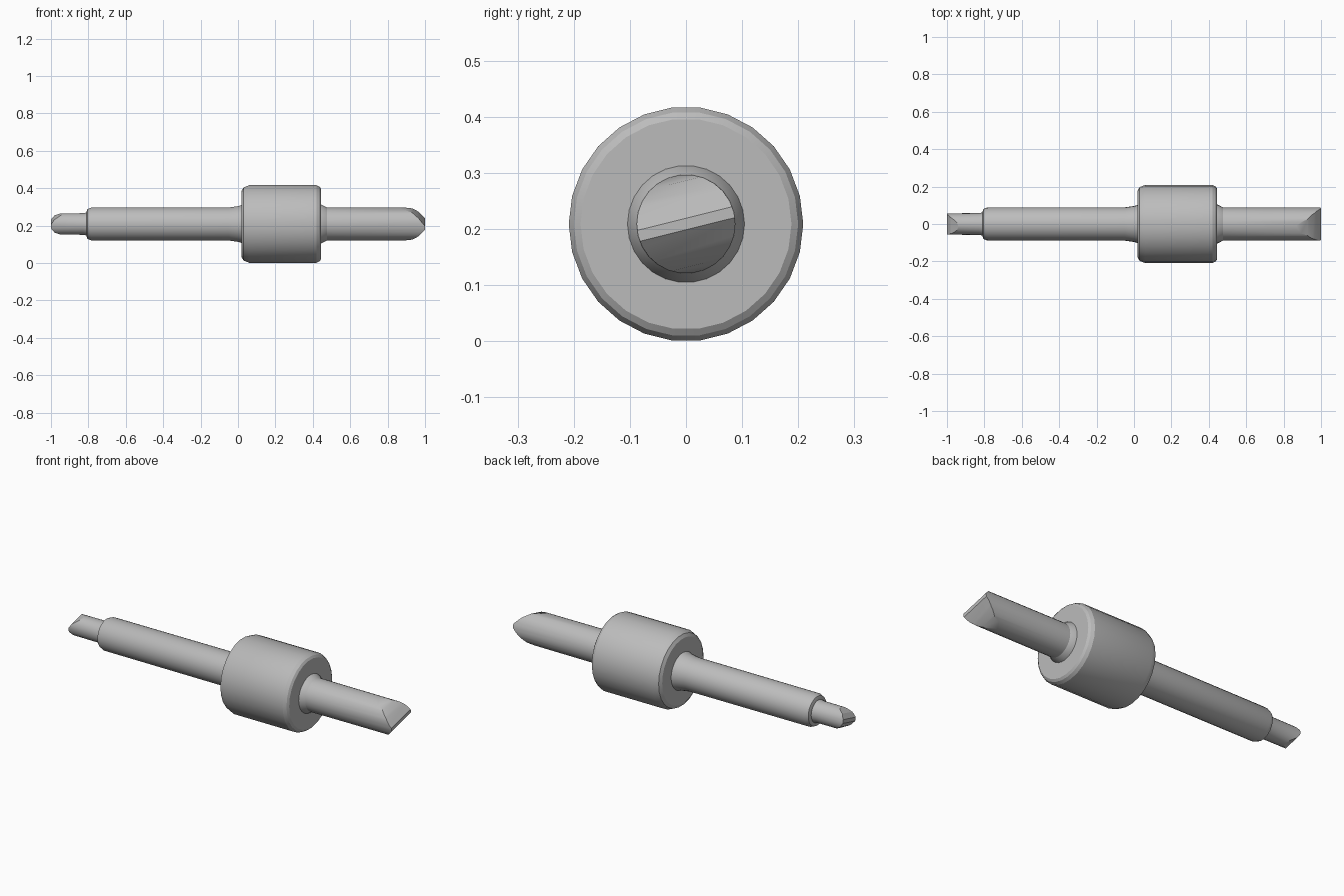
import bpy, bmesh, math
from mathutils import Vector

if "Cube" in bpy.data.objects:
    bpy.data.objects.remove(bpy.data.objects["Cube"])

AXIS_Z = 0.209             # height of the shaft axis
SIDES = 26
TILT = math.radians(14)    # roll of the chisel edges about the shaft

steel = bpy.data.materials.new("grey steel")
steel.diffuse_color = (0.5, 0.5, 0.5, 1)
steel.use_nodes = True
steel.node_tree.nodes["Principled BSDF"].inputs["Base Color"].default_value = steel.diffuse_color


def lathe(profile):
    """Closed solid of revolution about x from (x, radius) points."""
    bm = bmesh.new()
    rings = []
    for x, r in profile:
        rings.append([bm.verts.new((x, r * math.cos(2 * math.pi * i / SIDES),
                                    r * math.sin(2 * math.pi * i / SIDES)))
                      for i in range(SIDES)])
    for a, b in zip(rings, rings[1:]):
        for i in range(SIDES):
            j = (i + 1) % SIDES
            bm.faces.new((a[i], a[j], b[j], b[i]))
    bm.faces.new(rings[0])
    bm.faces.new(rings[-1])
    bmesh.ops.recalc_face_normals(bm, faces=bm.faces)
    return bm


def chisel(bm, sign, points):
    """Cut a rounded wedge tip; points are (|x|, half thickness)."""
    up = Vector((0, -math.sin(TILT), math.cos(TILT)))
    for (x0, d0), (x1, d1) in zip(points, points[1:]):
        for side in (1, -1):
            co = Vector((sign * x0, 0, 0)) + up * side * d0
            no = Vector((sign * (d1 - d0), 0, 0)) + up * side * (x0 - x1)
            bmesh.ops.bisect_plane(bm, geom=bm.verts[:] + bm.edges[:] + bm.faces[:],
                                   dist=1e-5, plane_co=co, plane_no=no.normalized(),
                                   clear_outer=True)
            rim = [e for e in bm.edges if e.is_boundary]
            if rim:
                bmesh.ops.holes_fill(bm, edges=rim, sides=0)
    bmesh.ops.recalc_face_normals(bm, faces=bm.faces)


def finish(bm, name):
    mesh = bpy.data.meshes.new(name)
    bm.to_mesh(mesh)
    bm.free()
    mesh.materials.append(steel)
    ob = bpy.data.objects.new(name, mesh)
    ob.location.z = AXIS_Z
    bpy.context.collection.objects.link(ob)
    bpy.ops.object.select_all(action='DESELECT')
    ob.select_set(True)
    bpy.context.view_layer.objects.active = ob
    bpy.ops.object.shade_smooth_by_angle(angle=math.radians(25))


# Central drum with softened rims
finish(lathe([(0.02, 0.18), (0.03, 0.197), (0.06, 0.209),
              (0.42, 0.209), (0.437, 0.2), (0.445, 0.188)]), "drum")

# Short shaft with flared root and chisel tip
bm = lathe([(0.43, 0.107), (0.447, 0.104), (0.475, 0.089), (1.0, 0.088)])
chisel(bm, 1, [(1.0, 0.01), (0.965, 0.05), (0.93, 0.075), (0.86, 0.089)])
finish(bm, "short_shaft")

# Long shaft with chamfered shoulder and flared root
finish(lathe([(-0.81, 0.066), (-0.805, 0.08), (-0.785, 0.088),
              (-0.05, 0.089), (0.0, 0.096), (0.03, 0.105)]), "long_shaft")

# Narrow stub with smaller chisel tip
bm = lathe([(-1.0, 0.057), (-0.83, 0.058), (-0.80, 0.063)])
chisel(bm, -1, [(1.0, 0.01), (0.982, 0.035), (0.94, 0.057)])
finish(bm, "end_stub")
